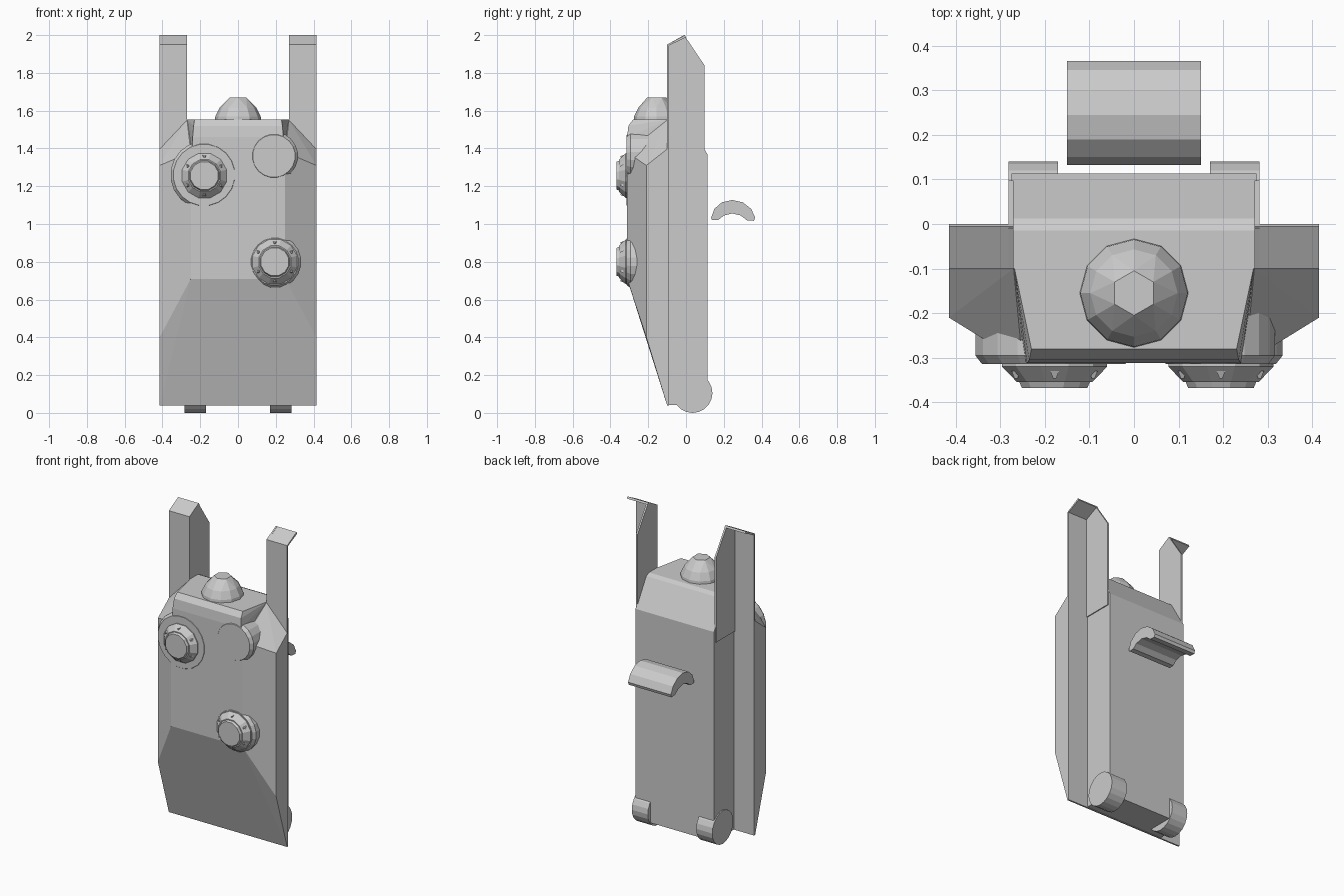
import bpy, bmesh
from math import sin, cos, pi

if "Cube" in bpy.data.objects:
    bpy.data.objects.remove(bpy.data.objects["Cube"])


def finish(name, bm):
    bmesh.ops.recalc_face_normals(bm, faces=bm.faces[:])
    me = bpy.data.meshes.new(name)
    bm.to_mesh(me)
    bm.free()
    ob = bpy.data.objects.new(name, me)
    bpy.context.collection.objects.link(ob)
    return ob


def hull(name, pts):
    """Convex solid around a few points, with flat areas merged."""
    bm = bmesh.new()
    for p in pts:
        bm.verts.new(p)
    r = bmesh.ops.convex_hull(bm, input=bm.verts[:])
    junk = {g for g in r["geom_interior"] + r["geom_unused"]
            if isinstance(g, bmesh.types.BMVert)}
    bmesh.ops.delete(bm, geom=list(junk), context='VERTS')
    bmesh.ops.dissolve_limit(bm, angle_limit=0.02, verts=bm.verts[:], edges=bm.edges[:])
    return finish(name, bm)


def extrude_x(name, profile, x0, x1):
    """Extrude a (y, z) profile from x0 to x1."""
    bm = bmesh.new()
    f = bm.faces.new([bm.verts.new((x0, y, z)) for y, z in profile])
    r = bmesh.ops.extrude_face_region(bm, geom=[f])
    vs = [g for g in r["geom"] if isinstance(g, bmesh.types.BMVert)]
    bmesh.ops.translate(bm, verts=vs, vec=(x1 - x0, 0, 0))
    return finish(name, bm)


def lathe_y(name, cx, cz, rings, n=12):
    """Turned part around a y axis; rings are (radius, y)."""
    bm = bmesh.new()
    loops = [[bm.verts.new((cx + r * cos(2 * pi * (i + .5) / n), y,
                            cz + r * sin(2 * pi * (i + .5) / n))) for i in range(n)]
             for r, y in rings]
    for a, b in zip(loops, loops[1:]):
        for i in range(n):
            j = (i + 1) % n
            bm.faces.new((a[i], a[j], b[j], b[i]))
    bm.faces.new(loops[0])
    bm.faces.new(loops[-1])
    return finish(name, bm)


def both(pts):
    return [(s * x, y, z) for s in (-1, 1) for x, y, z in pts]


# Front shield with sloped chin, chamfered sides and shoulders
hull("front_shield", both([
    (.415, -.09, .04), (.415, -.1, .04), (.415, -.21, .4), (.25, -.312, .71),
    (.25, -.312, 1.38), (.415, -.21, 1.31), (.415, -.095, 1.4), (.415, -.09, 1.4),
    (.27, -.09, 1.55), (.27, -.1, 1.55)]))

# Raised upper front block
hull("upper_block", both([
    (.25, -.312, 1.25), (.24, -.312, 1.46), (.235, -.305, 1.52), (.23, -.28, 1.553),
    (.25, -.15, 1.553), (.27, -.09, 1.553), (.27, -.09, 1.25)]))

# Rear body
extrude_x("rear_body", [(-.1, .042), (.113, .042), (.113, 1.37), (.012, 1.54),
                        (-.015, 1.553), (-.1, 1.553)], -.275, .275)

for s, side in ((-1, "left"), (1, "right")):
    # Tall fins: inner plate, front plate and sloped cap
    extrude_x(side + "_fin_inner_plate", [(-.1, 1.3), (.098, 1.3), (.098, 1.84),
              (-.01, 2), (-.1, 1.95)], s * .27, s * .281)
    extrude_x(side + "_fin_front_plate", [(-.1, 1.35), (-.09, 1.35), (-.09, 1.945),
              (.0, 1.988), (-.006, 2), (-.1, 1.95)], s * .27, s * .415)
    # Rounded rear feet
    extrude_x(side + "_foot", [(.035 + .105 * cos(2 * pi * i / 20),
              .105 + .105 * sin(2 * pi * i / 20)) for i in range(20)], s * .17, s * .282)

# Round shoulder pads and dial base
for name, cx, cz, r in (("left_shoulder_pad", -.18, 1.26, .178),
                        ("right_shoulder_pad", .19, 1.36, .128),
                        ("lower_dial_base", .195, .8, .14)):
    lathe_y(name, cx, cz, [(r, -.2), (r, -.295), (r - .015, -.314)], 20)

# Dials with raised caps and small studs
for name, cx, cz in (("upper_dial", -.178, 1.256), ("lower_dial", .195, .8)):
    lathe_y(name, cx, cz, [(.122, -.29), (.122, -.32), (.088, -.354),
                           (.082, -.354), (.076, -.368)])
    for i in range(6):
        a = pi / 2 + i * pi / 3
        lathe_y(name + "_stud", cx + .1 * cos(a), cz + .1 * sin(a),
                [(.014, -.33), (.005, -.346)], 4)

# Faceted dome on the top
dome = [(.05, 1.67, 6), (.098, 1.615, 12), (.12, 1.57, 12), (.123, 1.54, 12)]
hull("top_dome", [(r * sin(2 * pi * i / n), -.155 + r * cos(2 * pi * i / n), z)
                  for r, z, n in dome for i in range(n)])

# Floating arched rear handle
extrude_x("rear_handle", [
    (.132, 1.03), (.14, 1.02), (.172, 1.022), (.2, 1.045), (.245, 1.056), (.29, 1.045),
    (.322, 1.02), (.36, 1.017), (.366, 1.035), (.345, 1.08), (.3, 1.115), (.245, 1.127),
    (.19, 1.115), (.15, 1.08)], -.15, .15)
